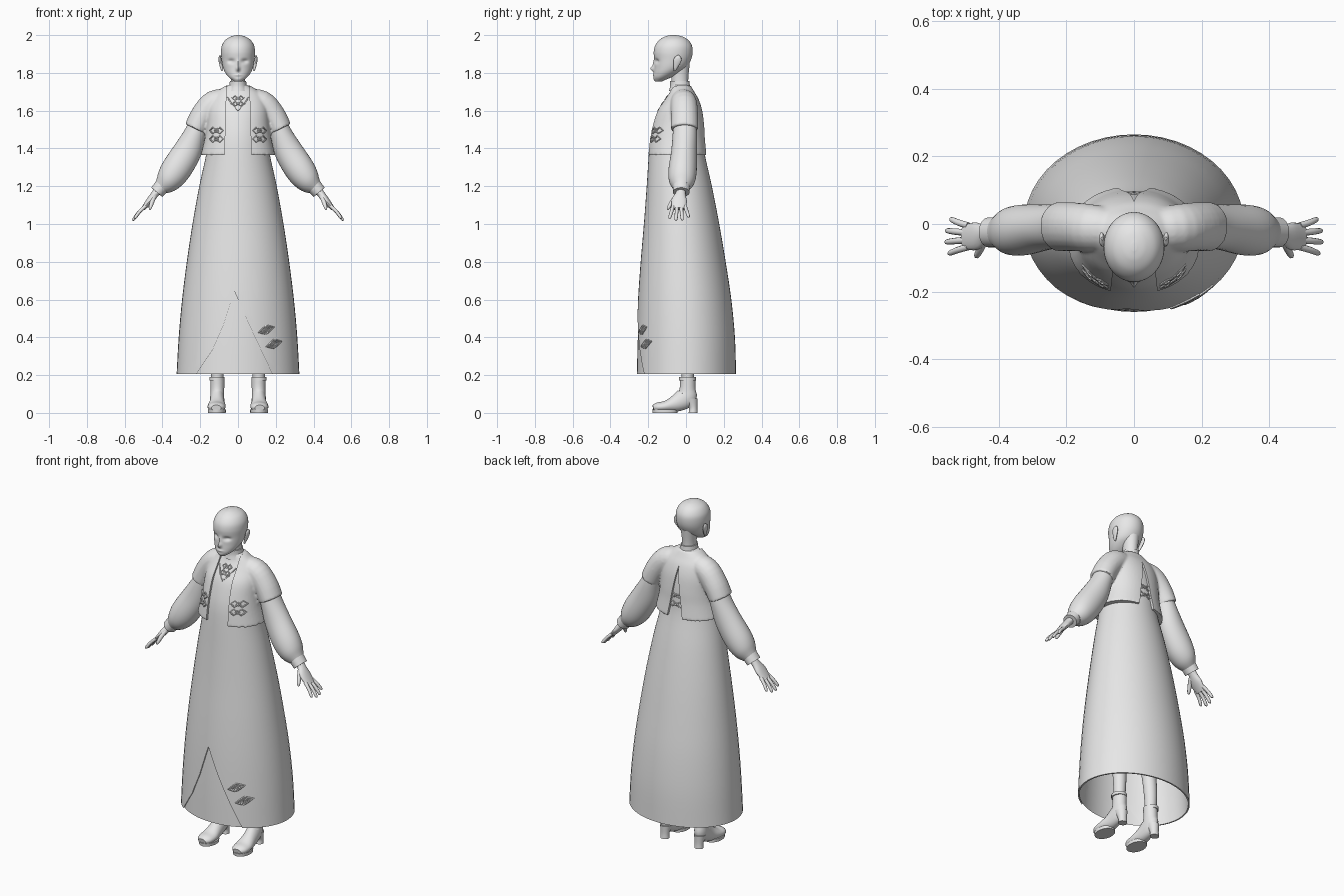
import bpy, bmesh, math
from mathutils import Vector
from mathutils.bvhtree import BVHTree

if "Cube" in bpy.data.objects:
    bpy.data.objects.remove(bpy.data.objects["Cube"])

GREY = (0.8, 0.8, 0.8, 1)
clay = bpy.data.materials.new("plain light grey")
clay.use_nodes = True
clay.diffuse_color = GREY
clay.node_tree.nodes["Principled BSDF"].inputs["Base Color"].default_value = GREY


def resample(rows, n):
    """Smooth curve through the rows, n steps per span."""
    out = []
    for i in range(len(rows) - 1):
        p = [rows[max(0, min(len(rows) - 1, i + k))] for k in (-1, 0, 1, 2)]
        for j in range(n):
            t = j / n
            out.append([0.5 * (2 * b + (c - a) * t + (2 * a - 5 * b + 4 * c - d) * t * t
                               + (3 * b - a - 3 * c + d) * t ** 3) for a, b, c, d in zip(*p)])
    return out + [list(rows[-1])]


def oval_rings(rows, n=4, sides=48, power=2.0):
    """Level rings from rows of height, half width, front y, back y."""
    rings = []
    for z, w, front, back in resample(rows, n):
        ring = []
        for k in range(sides):
            a = 2 * math.pi * k / sides
            c, s = math.cos(a), math.sin(a)
            c, s = (math.copysign(abs(v) ** (2 / power), v) for v in (c, s))
            ring.append(Vector((w * c, (front + back) / 2 + (back - front) / 2 * s, z)))
        rings.append(ring)
    return rings


def tube_rings(rows, mirror=1, side=(0, 1, 0), n=4, sides=20):
    """Rings across a path with rows of x, y, z, radius along side, other radius."""
    pts = resample(rows, n)
    pos = [Vector((p[0] * mirror, p[1], p[2])) for p in pts]
    rings = []
    for i, p in enumerate(pts):
        t = (pos[min(i + 1, len(pos) - 1)] - pos[max(i - 1, 0)]).normalized()
        u = Vector(side)
        u = (u - t * u.dot(t)).normalized()
        v = t.cross(u)
        angles = [2 * math.pi * k / sides for k in range(sides)]
        rings.append([pos[i] + u * p[3] * math.cos(a) + v * p[4] * math.sin(a) for a in angles])
    return rings


def finish(ob, angle=40):
    """Bake modifiers, colour and smooth the part."""
    bpy.context.view_layer.update()
    dg = bpy.context.evaluated_depsgraph_get()
    mesh = bpy.data.meshes.new_from_object(ob.evaluated_get(dg))
    name = ob.name
    bpy.data.objects.remove(ob)
    ob = bpy.data.objects.new(name, mesh)
    bpy.context.collection.objects.link(ob)
    mesh.materials.clear()
    mesh.materials.append(clay)
    mesh.polygons.foreach_set("material_index", [0] * len(mesh.polygons))
    bpy.ops.object.select_all(action="DESELECT")
    ob.select_set(True)
    bpy.context.view_layer.objects.active = ob
    bpy.ops.object.shade_smooth_by_angle(angle=math.radians(angle))
    return ob


def loft(name, *lofts, bottom=True, done=True):
    """Skin one or more stacks of rings into one object."""
    bm = bmesh.new()
    for rings in lofts:
        vs = [[bm.verts.new(p) for p in ring] for ring in rings]
        m = len(vs[0])
        for a, b in zip(vs, vs[1:]):
            for k in range(m):
                bm.faces.new((a[k], a[(k + 1) % m], b[(k + 1) % m], b[k]))
        bm.faces.new(vs[-1])
        if bottom:
            bm.faces.new(vs[0][::-1])
    bmesh.ops.recalc_face_normals(bm, faces=bm.faces)
    mesh = bpy.data.meshes.new(name)
    bm.to_mesh(mesh)
    bm.free()
    ob = bpy.data.objects.new(name, mesh)
    bpy.context.collection.objects.link(ob)
    return finish(ob) if done else ob


def cut(ob, outline, y0, y1):
    """Subtract a prism with an x, z outline; returns the cutter."""
    cutter = loft("cutter", [[Vector((x, y, z)) for x, z in outline] for y in (y0, y1)], done=False)
    cutter.hide_render = True
    mod = ob.modifiers.new("cut", "BOOLEAN")
    mod.operation, mod.solver, mod.object = "DIFFERENCE", "EXACT", cutter
    return cutter


def trim(name, target, shapes, radius, front=True, closed=True):
    """Cord laid on the target's front or back along x, z shapes."""
    tree = BVHTree.FromPolygons([v.co for v in target.data.vertices],
                                [p.vertices for p in target.data.polygons])
    d = 1 if front else -1
    curve = bpy.data.curves.new(name, "CURVE")
    curve.dimensions, curve.bevel_depth, curve.bevel_resolution = "3D", radius, 1
    curve.use_fill_caps = True
    for shape in shapes:
        hits = [tree.ray_cast(Vector((x, -d, z)), Vector((0, d, 0)))[0] for x, z in shape]
        hits = [h for h in hits if h]
        sp = curve.splines.new("POLY")
        sp.points.add(len(hits) - 1)
        for q, h in zip(sp.points, hits):
            q.co = (h.x, h.y - d * radius * 0.5, h.z, 1)
        sp.use_cyclic_u = closed
    ob = bpy.data.objects.new(name, curve)
    bpy.context.collection.objects.link(ob)
    return finish(ob)


def diamond(x, z, w, h, tilt=0.0):
    corners = [(w, 0), (w / 2, h / 2), (0, h), (-w / 2, h / 2), (-w, 0),
               (-w / 2, -h / 2), (0, -h), (w / 2, -h / 2)]
    return [(x + a, z + b + tilt * a) for a, b in corners]


def knot(name, target, x, z, w, h, front=True):
    """Fastening made of two loops and a centre diamond."""
    shapes = [diamond(x - w / 2, z, w / 2, h), diamond(x + w / 2, z, w / 2, h),
              diamond(x, z, w / 4, h / 2)]
    trim(name, target, shapes, 0.004, front)


# Dress: open skirt, fitted top, curved front slit
dress_rows = [(.205, .325, -.268, .265), (.4, .314, -.263, .259), (.6, .296, -.254, .24),
              (.8, .271, -.24, .21), (1, .241, -.223, .176), (1.2, .205, -.208, .137),
              (1.37, .168, -.197, .099), (1.45, .158, -.189, .09), (1.52, .152, -.174, .086),
              (1.6, .148, -.147, .075), (1.66, .13, -.107, .055), (1.7, .1, -.083, .034),
              (1.735, .05, -.075, .016)]
dress = loft("dress", oval_rings(dress_rows), bottom=False, done=False)
shell = dress.modifiers.new("cloth", "SOLIDIFY")
shell.thickness, shell.offset = 0.008, -1
slit = cut(dress, [(-.02, .645), (-.077, .465), (-.135, .333), (-.225, .2), (-.28, .1),
                   (.232, .1), (.185, .2), (.06, .465)], -.5, -.08)
dress = finish(dress)
bpy.data.objects.remove(slit)

# Front panel showing in the slit
panel = loft("under_panel", oval_rings([(z, w - .008, f + .008, b - .008)
             for z, w, f, b in dress_rows[:5]]), bottom=False, done=False)
bm = bmesh.new()
bm.from_mesh(panel.data)
bmesh.ops.delete(bm, geom=[f for f in bm.faces if f.calc_center_median().y > -.1
                           or f.calc_center_median().z > .75], context="FACES")
bm.to_mesh(panel.data)
bm.free()
finish(panel)

# Short jacket with sleeves blended into the body
jacket_rows = [(1.365, .197, -.207, .112), (1.45, .177, -.198, .102), (1.52, .167, -.184, .097),
               (1.6, .16, -.157, .086), (1.66, .142, -.117, .067), (1.7, .112, -.093, .044),
               (1.733, .065, -.085, .025)]
sleeve_rows = [(.04, -.02, 1.655, .06, .06), (.125, -.012, 1.64, .07, .068),
               (.185, -.008, 1.575, .072, .066), (.224, -.008, 1.502, .073, .062)]
jacket = loft("jacket", oval_rings(jacket_rows, power=2.2),
              tube_rings(sleeve_rows), tube_rings(sleeve_rows, -1), done=False)
blend = jacket.modifiers.new("blend", "REMESH")
blend.mode, blend.voxel_size = "VOXEL", 0.007
soft = jacket.modifiers.new("soften", "SMOOTH")
soft.factor, soft.iterations = 0.5, 4
openings = [cut(jacket, [(-.058, 1.8), (-.075, 1.2), (.075, 1.2), (.058, 1.8)], -.5, -.04),
            cut(jacket, [(0, 1.66), (-.05, 1.36), (-.055, 1.2), (.055, 1.2), (.05, 1.36)], .03, .5)]
jacket = finish(jacket)
for c in openings:
    bpy.data.objects.remove(c)

# Fastenings and neckline
for s in (1, -1):
    for z in (1.495, 1.45):
        knot("jacket_knot", jacket, s * .115, z, .036, .016)
for z in (1.668, 1.638):
    knot("neck_knot", dress, 0, z, .03, .011)
for z in (1.49, 1.44):
    knot("back_knot", dress, 0, z, .05, .014, False)
trim("neckline", dress, [[(-.055, 1.67), (-.03, 1.63), (0, 1.6), (.03, 1.63), (.055, 1.67)]],
     .003, closed=False)
for x, z in ((.15, .44), (.19, .365)):
    trim("skirt_ornament", dress, [diamond(x, z, .04 * k, .022 * k, .35) for k in (1, .7, .4, .15)], .005)

# Collar and neck
loft("collar", oval_rings([(1.705, .058, -.09, .028), (1.73, .047, -.084, .021),
                           (1.757, .043, -.084, .018)], sides=32))
loft("neck", oval_rings([(1.7, .04, -.075, .013), (1.77, .037, -.076, .012),
                         (1.85, .045, -.08, .02)], sides=32))

# Head with a sculpted face
head_rows = [(1.755, .02, -.163, -.125), (1.775, .047, -.171, -.08), (1.8, .067, -.17, -.035),
             (1.83, .08, -.168, .004), (1.87, .087, -.168, .027), (1.91, .09, -.171, .035),
             (1.945, .085, -.163, .031), (1.975, .066, -.14, .011), (1.993, .036, -.109, -.02),
             (2, .008, -.08, -.055)]
features = [(0, 1.822, .009, .014, -.02), (0, 1.85, .008, .02, -.007), (.036, 1.862, .017, .011, .013),
            (-.036, 1.862, .017, .011, .013), (0, 1.789, .018, .006, -.005), (0, 1.765, .018, .008, -.003)]
head = oval_rings(head_rows, n=8, sides=72)
for p in (p for ring in head for p in ring if p.y < -.08):
    x, z = p.x, p.z
    for fx, fz, sx, sz, push in features:
        p.y += push * math.exp(-((x - fx) / sx) ** 2 - ((z - fz) / sz) ** 2)
loft("head", head)

for s, label in ((1, "left"), (-1, "right")):
    # Ear
    loft(label + "_ear", tube_rings([(.083, -.06, 1.812, .005, .005), (.088, -.055, 1.83, .011, .007),
         (.094, -.047, 1.86, .02, .008), (.096, -.043, 1.88, .018, .007),
         (.094, -.043, 1.893, .005, .003)], s))
    # Puffed sleeve and cuff
    loft(label + "_sleeve", tube_rings([(.19, -.005, 1.57, .055, .055), (.222, -.006, 1.49, .063, .057),
         (.268, -.01, 1.385, .068, .075), (.33, -.018, 1.285, .075, .079), (.372, -.022, 1.228, .068, .066),
         (.405, -.024, 1.195, .045, .043)], s, sides=32))
    loft(label + "_cuff", tube_rings([(.392, -.024, 1.213, .045, .042), (.43, -.025, 1.168, .044, .038)],
         s, n=1, sides=32))
    # Hand
    loft(label + "_palm", tube_rings([(.41, -.025, 1.195, .026, .022), (.437, -.028, 1.162, .026, .02),
         (.466, -.036, 1.125, .041, .018), (.503, -.038, 1.08, .036, .011)], s))
    for k, reach in enumerate((.86, 1, .97, .78)):
        y = -.068 + .021 * k
        tip = y + (k - 1.5) * .012
        loft(label + "_finger", tube_rings([(.49, y, 1.095, .01, .01),
             (.49 + .037 * reach, (y + tip) / 2, 1.095 - .035 * reach, .0095, .009),
             (.49 + .062 * reach, tip, 1.095 - .07 * reach, .008, .008),
             (.49 + .065 * reach, tip, 1.095 - .078 * reach, .003, .003)], s, n=3, sides=10))
    loft(label + "_thumb", tube_rings([(.44, -.04, 1.155, .014, .014), (.453, -.07, 1.122, .012, .012),
         (.464, -.092, 1.088, .009, .009), (.467, -.097, 1.076, .003, .003)], s, (1, 0, 0), sides=10))
    # Leg and heeled boot
    loft(label + "_leg", tube_rings([(.11, .008, .15, .03, .03), (.108, .008, .3, .037, .037),
         (.1, -.015, .55, .045, .045), (.085, -.03, 1, .07, .07)], s))
    loft(label + "_boot", tube_rings([(.108, .008, .185, .037, .041), (.109, .008, .125, .036, .042),
         (.11, .001, .085, .037, .056), (.111, -.05, .052, .04, .046), (.113, -.105, .035, .048, .03),
         (.114, -.15, .03, .044, .025), (.115, -.174, .026, .026, .016)], s, (1, 0, 0), sides=24))
    for name, rows in (("boot_heel", [(0, .026, .014, .062), (.03, .025, .014, .06), (.075, .034, -.02, .062)]),
                       ("boot_sole", [(0, .047, -.177, -.045), (.018, .048, -.179, -.045)]),
                       ("boot_band", [(.172, .04, -.037, .052), (.19, .04, -.037, .052)])):
        rings = oval_rings(rows, sides=24)
        for p in (p for ring in rings for p in ring):
            p.x += s * .112
        loft(label + "_" + name, rings)
